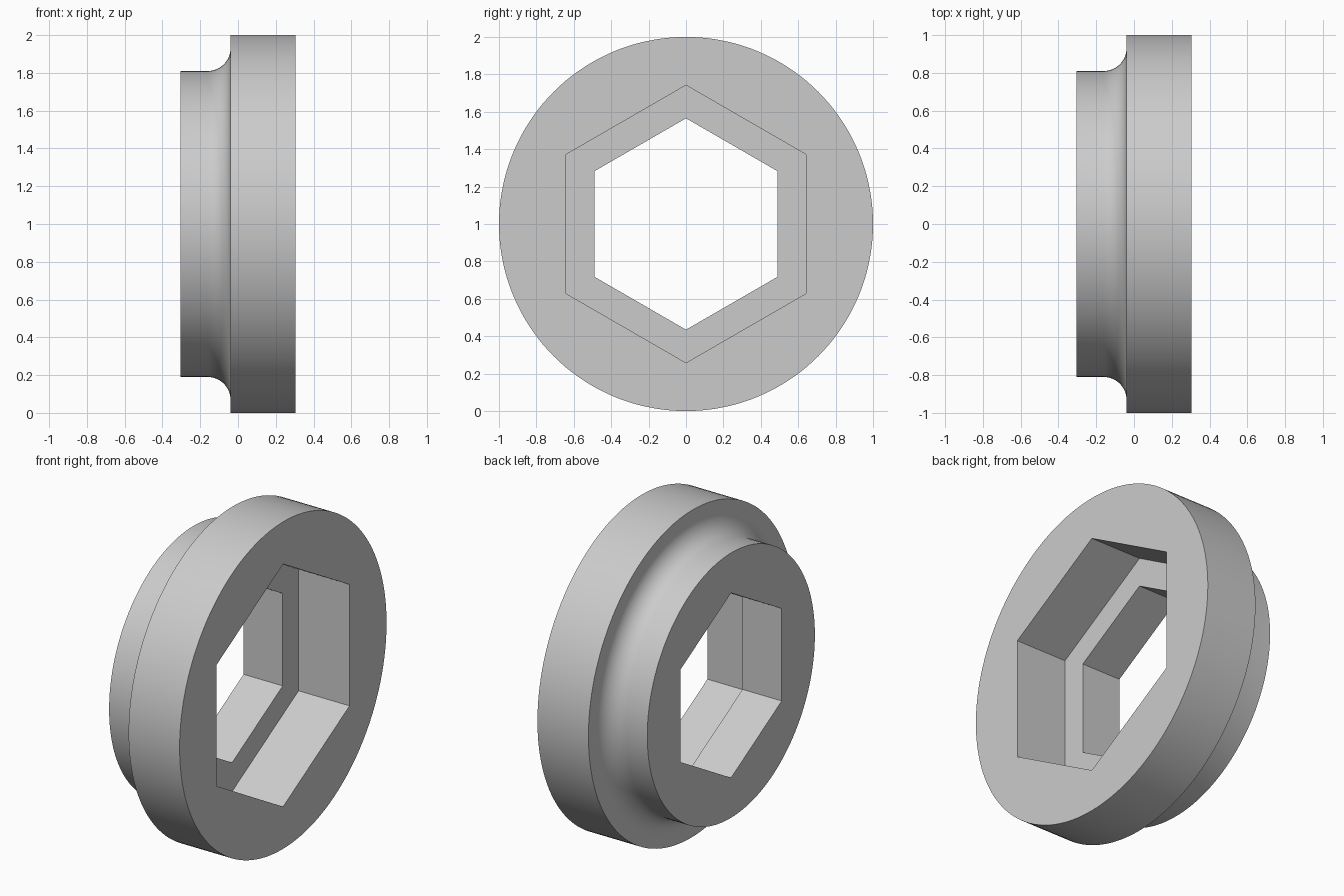
import bpy
import bmesh
from math import cos, sin, pi, radians

SEGMENTS = 144  # multiple of six, so hexagon corners fall on vertices

cube = bpy.data.objects.get("Cube")
if cube:
    bpy.data.objects.remove(cube, do_unlink=True)

grey = bpy.data.materials.new("plain_grey")
grey.use_nodes = True
colour = (0.6, 0.6, 0.6, 1.0)
grey.diffuse_color = colour
grey.node_tree.nodes["Principled BSDF"].inputs["Base Color"].default_value = colour


def hex_scale(angle):
    """Distance to a hexagon edge, relative to its corner radius."""
    return cos(pi / 6) / cos(angle % (pi / 3) - pi / 6)


def ring(bm, x, radius, hexagonal):
    verts = []
    for i in range(SEGMENTS):
        a = 2 * pi * i / SEGMENTS
        r = radius * (hex_scale(a) if hexagonal else 1)
        verts.append(bm.verts.new((x, r * sin(a), 1 + r * cos(a))))
    return verts


# Closed cross-section: (x, radius, hexagonal)
back, step, front = -0.305, -0.04, 0.305
boss, flange, fillet = 0.81, 1.0, 0.12
section = [(front, flange, False), (step, flange, False)]
for i in range(13):  # concave fillet between flange and boss
    t = pi / 2 * i / 12
    section.append((step - fillet * (1 - cos(t)),
                    boss + fillet * (1 - sin(t)), False))
section += [(back, boss, False),
            (back, 0.565, True), (step, 0.565, True),   # narrow hexagonal hole
            (step, 0.742, True), (front, 0.742, True)]  # wide hexagonal recess

# Flanged bushing swept around the x axis
bm = bmesh.new()
rings = [ring(bm, *point) for point in section]
for a, b in zip(rings, rings[1:] + rings[:1]):
    for i in range(SEGMENTS):
        j = (i + 1) % SEGMENTS
        bm.faces.new((a[i], a[j], b[j], b[i]))
bmesh.ops.recalc_face_normals(bm, faces=bm.faces)

mesh = bpy.data.meshes.new("flanged_bushing")
bm.to_mesh(mesh)
bm.free()
mesh.materials.append(grey)
bushing = bpy.data.objects.new("flanged_bushing", mesh)
bpy.context.collection.objects.link(bushing)

bpy.ops.object.select_all(action="DESELECT")
bushing.select_set(True)
bpy.context.view_layer.objects.active = bushing
bpy.ops.object.shade_smooth_by_angle(angle=radians(30))
